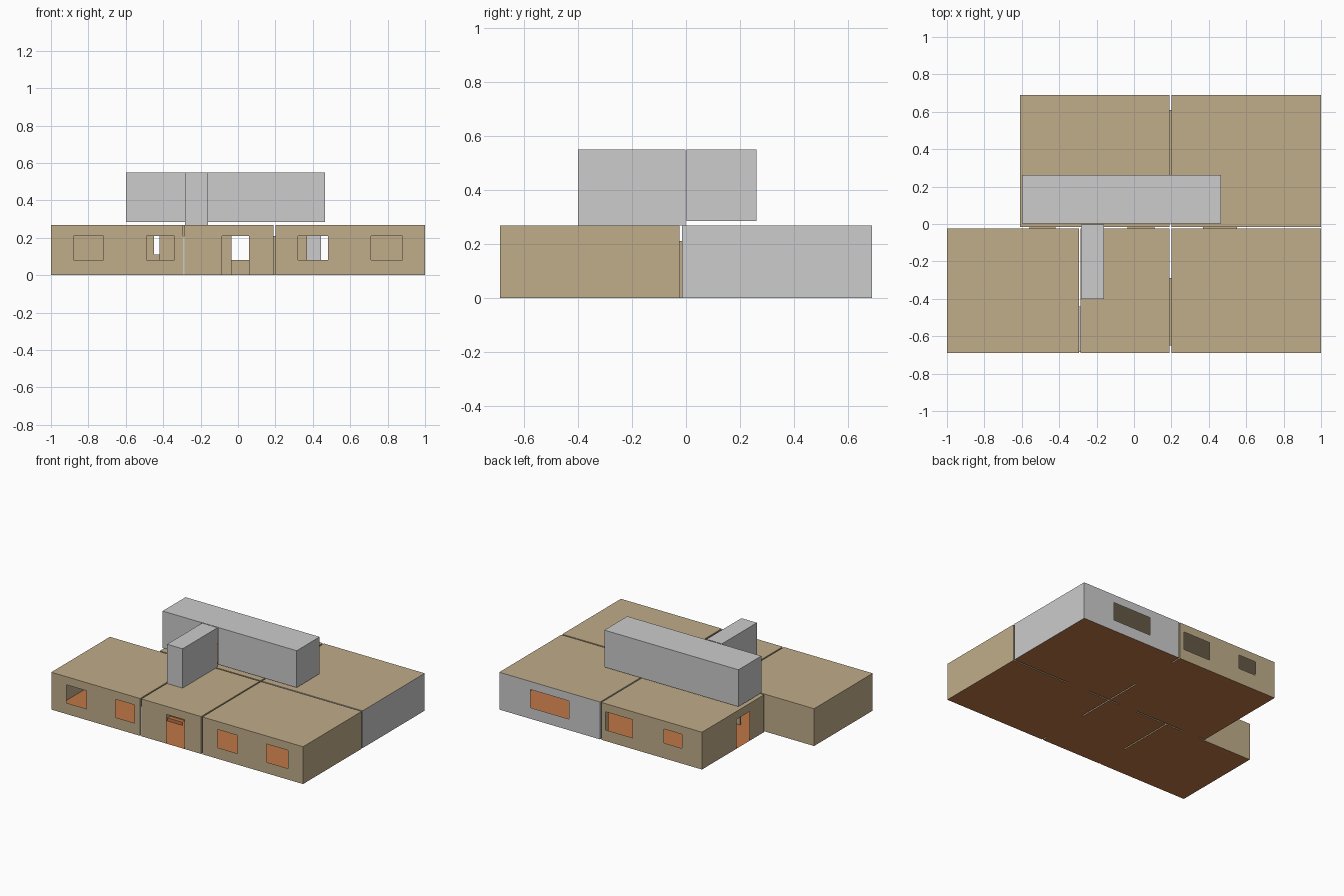
import bpy, bmesh

if "Cube" in bpy.data.objects:
    bpy.data.objects.remove(bpy.data.objects["Cube"])

H, OPEN = 0.268, 0.21          # room height, head height of openings
SILL = 0.08


def srgb(r, g, b):
    f = lambda c: ((c / 255 + 0.055) / 1.055) ** 2.4 if c > 10 else c / 3294
    return (f(r), f(g), f(b), 1)


def material(name, col):
    m = bpy.data.materials.new(name)
    m.diffuse_color = srgb(*col)
    m.use_nodes = True
    m.node_tree.nodes["Principled BSDF"].inputs["Base Color"].default_value = m.diffuse_color
    return m


TAN = material("tan_plaster", (192, 173, 138))
GREY = material("grey_plaster", (204, 204, 204))
WOOD = material("orange_wood_floor", (192, 120, 71))


def finish(name, bm, mat):
    bmesh.ops.remove_doubles(bm, verts=bm.verts, dist=1e-5)
    me = bpy.data.meshes.new(name)
    bm.to_mesh(me)
    bm.free()
    me.materials.append(mat)
    ob = bpy.data.objects.new(name, me)
    bpy.context.collection.objects.link(ob)
    return ob


def quad(bm, pts):
    bm.faces.new([bm.verts.new(p) for p in pts])


def sheet(bm, point, u, v, holes=()):
    """Flat sheet over u and v ranges, leaving out the holes; point maps (u, v) to 3D."""
    us = sorted({*u, *[c for h in holes for c in h[:2]]})
    vs = sorted({*v, *[c for h in holes for c in h[2:]]})
    for a, b in zip(us, us[1:]):
        for c, d in zip(vs, vs[1:]):
            mu, mv = (a + b) / 2, (c + d) / 2
            if not any(h[0] < mu < h[1] and h[2] < mv < h[3] for h in holes):
                quad(bm, [point(a, c), point(b, c), point(b, d), point(a, d)])


def shell_walls(bm, x, y, z, holes):
    """Four thin walls with openings listed per side."""
    sheet(bm, lambda u, v: (u, y[0], v), x, z, holes.get("front", ()))
    sheet(bm, lambda u, v: (-u, y[1], v), (-x[1], -x[0]), z,
          [(-b, -a, c, d) for a, b, c, d in holes.get("back", ())])
    sheet(bm, lambda u, v: (x[1], u, v), y, z, holes.get("right", ()))
    sheet(bm, lambda u, v: (x[0], -u, v), (-y[1], -y[0]), z,
          [(-b, -a, c, d) for a, b, c, d in holes.get("left", ())])


def room(name, x, y, mat, **holes):
    bm = bmesh.new()
    shell_walls(bm, x, y, (0, H), holes)
    finish(name + "_walls", bm, mat)
    bm = bmesh.new()
    sheet(bm, lambda u, v: (u, v, H), x, y)
    finish(name + "_ceiling", bm, TAN)
    bm = bmesh.new()
    sheet(bm, lambda u, v: (u, -v, 0), x, (-y[1], -y[0]))
    finish(name + "_floor", bm, WOOD)


def window(a, b, sill=SILL):
    return (a, b, sill, OPEN)


def door(a, b):
    return (a, b, 0, OPEN)


FRONT_ROW, BACK_ROW = (-0.69, -0.025), (-0.015, 0.69)
AB, BC, DE = door(-0.685, -0.44), door(-0.65, -0.29), door(0.26, 0.61)
AD, BD, CE = door(-0.56, -0.42), door(-0.035, 0.11), door(0.37, 0.55)

# Ground floor rooms
room("front_left_room", (-1, -0.295), FRONT_ROW, TAN,
     front=[window(-0.88, -0.72), window(-0.49, -0.34)], back=[AD], right=[AB])
room("entrance_hall", (-0.285, 0.19), FRONT_ROW, TAN,
     front=[door(-0.085, 0.06)], back=[BD], left=[AB], right=[BC])
room("front_right_room", (0.2, 1), FRONT_ROW, TAN,
     front=[window(0.32, 0.48), window(0.71, 0.88)], back=[CE], left=[BC])
room("back_left_room", (-0.61, 0.19), BACK_ROW, TAN,
     front=[AD, BD], left=[door(0.15, 0.30)], right=[DE],
     back=[window(-0.06, 0.155), window(-0.45, -0.31, 0.11)])
room("back_right_room", (0.2, 1), BACK_ROW, GREY,
     front=[CE], left=[DE], back=[window(0.445, 0.75)])


# Door linings that bridge the narrow gaps between rooms
def lining(name, axis, lo, hi, opening, mat):
    a, b, z0, z1 = opening
    P = (lambda g, s, z: (g, s, z)) if axis == "x" else (lambda g, s, z: (s, g, z))
    bm = bmesh.new()
    for s in (a, b):
        quad(bm, [P(lo, s, z0), P(hi, s, z0), P(hi, s, z1), P(lo, s, z1)])
    quad(bm, [P(lo, a, z1), P(hi, a, z1), P(hi, b, z1), P(lo, b, z1)])
    finish(name + "_lining", bm, mat)
    bm = bmesh.new()
    quad(bm, [P(lo, a, z0), P(hi, a, z0), P(hi, b, z0), P(lo, b, z0)])
    finish(name + "_threshold", bm, WOOD)


lining("hall_left_door", "x", -0.295, -0.285, AB, GREY)
lining("hall_right_door", "x", 0.19, 0.2, BC, TAN)
lining("back_rooms_door", "x", 0.19, 0.2, DE, TAN)
lining("left_rooms_door", "y", -0.025, -0.015, AD, TAN)
lining("hall_back_door", "y", -0.025, -0.015, BD, TAN)
lining("right_rooms_door", "y", -0.025, -0.015, CE, TAN)

# Upper corridor with its floor
TOP, UP = 0.55, 0.285
ux, uy = (-0.6, 0.465), (0.002, 0.262)
sx, sy = (-0.283, -0.16), (-0.4, -0.002)
bm = bmesh.new()
shell_walls(bm, ux, uy, (UP, TOP), {"front": [(sx[0], sx[1], UP, TOP)]})
sheet(bm, lambda u, v: (u, v, TOP), ux, uy)
finish("upper_corridor", bm, GREY)
bm = bmesh.new()
sheet(bm, lambda u, v: (u, -v, UP), ux, (-uy[1], -uy[0]))
finish("upper_corridor_floor", bm, WOOD)

# Stairwell above the hall
bm = bmesh.new()
shell_walls(bm, sx, sy, (H, TOP), {"back": [(sx[0], sx[1], UP, TOP)]})
sheet(bm, lambda u, v: (u, v, TOP), sx, sy)
finish("stairwell", bm, GREY)

# Staircase: treads and risers
bm = bmesh.new()
N = 13
run, rise = (sy[1] - sy[0]) / N, UP / N
x0, x1 = sx[0] + 0.003, sx[1]
for i in range(N):
    ya, yb, za, zb = sy[0] + i * run, sy[0] + (i + 1) * run, i * rise, (i + 1) * rise
    quad(bm, [(x0, ya, za), (x1, ya, za), (x1, ya, zb), (x0, ya, zb)])
    quad(bm, [(x0, ya, zb), (x1, ya, zb), (x1, yb, zb), (x0, yb, zb)])
finish("staircase", bm, WOOD)
